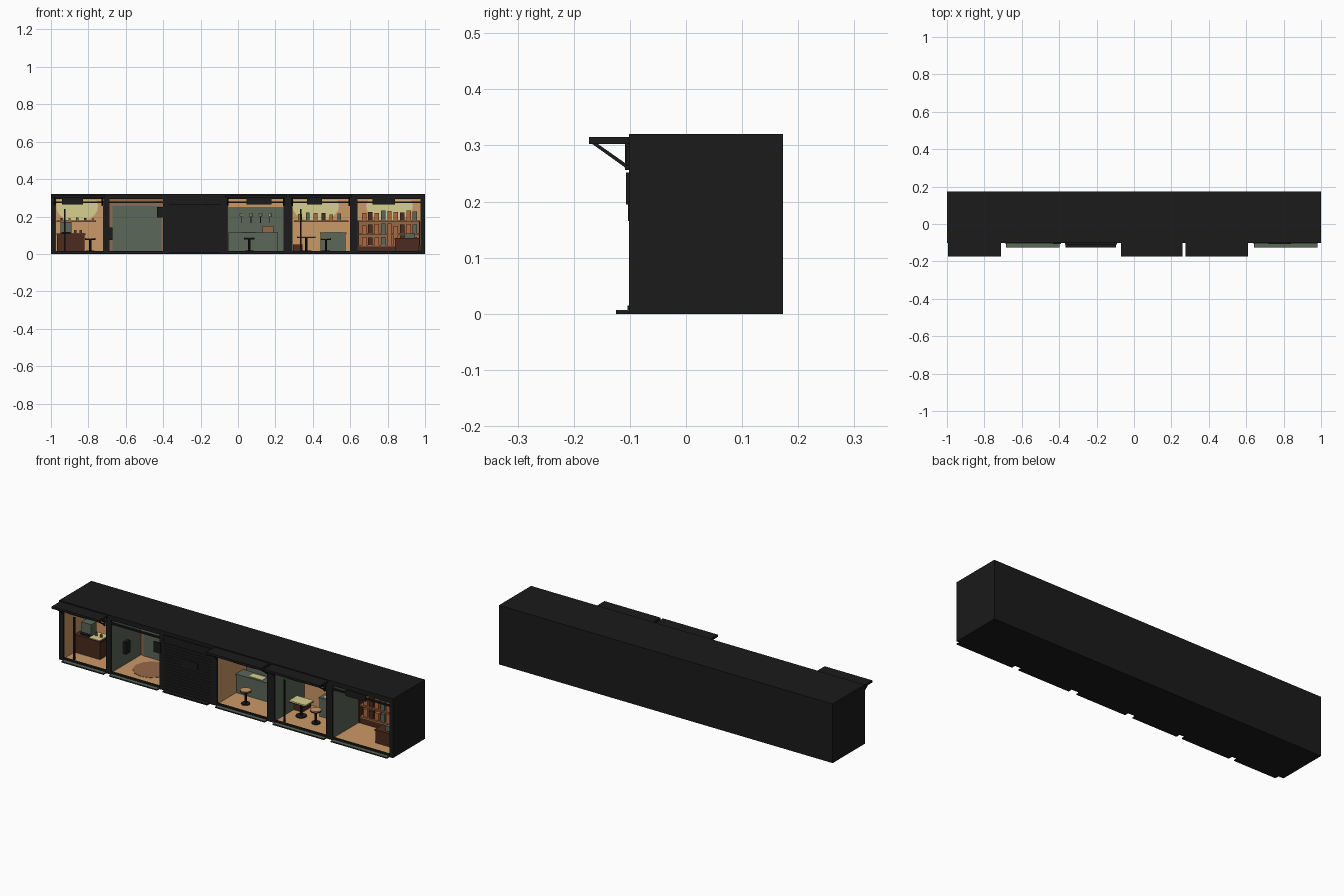
import bpy, bmesh, math, random
from mathutils import Vector

if "Cube" in bpy.data.objects:
    bpy.data.objects.remove(bpy.data.objects["Cube"])
random.seed(4)


def mat(name, r, g, b):
    m = bpy.data.materials.new(name)
    m.diffuse_color = (r, g, b, 1)
    m.use_nodes = True
    m.node_tree.nodes["Principled BSDF"].inputs["Base Color"].default_value = m.diffuse_color
    return m


DARK = mat("charcoal", 0.0105, 0.0105, 0.0105)
TAN = mat("warm tan", 0.60, 0.32, 0.135)
PALE = mat("pale lamp yellow", 0.68, 0.64, 0.28)
GREEN = mat("grey green", 0.105, 0.135, 0.10)
COCOA = mat("dark cocoa", 0.07, 0.024, 0.013)
BROWN = mat("mid brown", 0.30, 0.14, 0.065)
RUST = mat("rust orange", 0.46, 0.14, 0.045)


def finish(name, bm, m):
    bmesh.ops.recalc_face_normals(bm, faces=bm.faces)
    me = bpy.data.meshes.new(name)
    bm.to_mesh(me)
    bm.free()
    me.materials.append(m)
    ob = bpy.data.objects.new(name, me)
    bpy.context.collection.objects.link(ob)
    return ob


def box(name, x0, x1, y0, y1, z0, z1, m):
    bm = bmesh.new()
    bmesh.ops.create_cube(bm, size=1)
    for v in bm.verts:
        v.co = ((x0 + x1) / 2 + v.co.x * (x1 - x0), (y0 + y1) / 2 + v.co.y * (y1 - y0),
                (z0 + z1) / 2 + v.co.z * (z1 - z0))
    return finish(name, bm, m)


def prism(name, pts, offset, m):
    """Extrude a flat polygon along an offset vector."""
    bm = bmesh.new()
    f = bm.faces.new([bm.verts.new(p) for p in pts])
    r = bmesh.ops.extrude_face_region(bm, geom=[f])
    moved = [v for v in r["geom"] if isinstance(v, bmesh.types.BMVert)]
    bmesh.ops.translate(bm, vec=Vector(offset), verts=moved)
    bmesh.ops.holes_fill(bm, edges=bm.edges, sides=0)
    return finish(name, bm, m)


def disc(name, x, y, z0, z1, r, m, n=10):
    ring = [(x + r * math.cos(2 * math.pi * i / n), y + r * math.sin(2 * math.pi * i / n), z0)
            for i in range(n)]
    return prism(name, ring, (0, 0, z1 - z0), m)


# building shell
F, B, BACK = -0.102, 0.173, 0.155
box("roof_slab", -1, 1, F, B, 0.303, 0.32, DARK)
box("base_slab", -1, 1, F, B, 0, 0.008, DARK)
box("rear_wall", -1, 1, BACK, B, 0.008, 0.303, DARK)
box("front_header", -1, 1, F, F + 0.02, 0.295, 0.303, DARK)
walls = [(-1, -0.975), (-0.72, -0.69), (-0.40, -0.37), (-0.09, -0.055),
         (0.245, 0.29), (0.60, 0.637), (0.978, 1)]
for i, (a, b) in enumerate(walls):
    box(f"partition_{i}", a, b, F, BACK, 0.008, 0.303, DARK)

# room linings: back wall, left wall, right wall, ceiling
bays = [(TAN, TAN, BROWN, BROWN), (BROWN, GREEN, BROWN, GREEN), None,
        (TAN, TAN, BROWN, BROWN), (TAN, GREEN, BROWN, GREEN), (TAN, GREEN, BROWN, GREEN)]
for i, look in enumerate(bays):
    a, b = walls[i][1], walls[i + 1][0]
    if look is None:
        continue
    back, left, right, ceiling = look
    box(f"room_floor_{i}", a, b, F + 0.004, BACK, 0.008, 0.011, TAN)
    box(f"room_back_{i}", a, b, BACK - 0.003, BACK, 0.011, 0.303, back)
    box(f"room_left_{i}", a, a + 0.002, F + 0.008, BACK - 0.003, 0.011, 0.303, left)
    box(f"room_right_{i}", b - 0.002, b, F + 0.008, BACK - 0.003, 0.011, 0.303, right)
    box(f"room_ceiling_{i}", a + 0.002, b - 0.002, F + 0.02, BACK - 0.003, 0.300, 0.303, ceiling)
    box(f"transom_bar_{i}", a, b, F, F + 0.012, 0.272, 0.28, DARK)
    box(f"threshold_{i}", a, b, F - 0.002, F + 0.010, 0.007, 0.015, DARK)
    box(f"door_sill_{i}", a + 0.005, b + 0.002, -0.125, F, 0, 0.006, DARK)
    box(f"door_sill_top_{i}", a + 0.007, b, -0.124, F, 0.006, 0.007, GREEN)

# awnings on diagonal brackets
for i, (a, b) in enumerate([(-0.995, -0.71), (-0.07, 0.26), (0.275, 0.61)]):
    box(f"awning_{i}", a, b, -0.173, F, 0.303, 0.315, DARK)
    for j, x in enumerate((a + 0.012, b - 0.02)):
        prism(f"awning_bracket_{i}_{j}", [(x, -0.169, 0.304), (x, -0.159, 0.304),
              (x, -0.102, 0.264), (x, -0.102, 0.256)], (0.008, 0, 0), DARK)
        box(f"bracket_plate_{i}_{j}", x, x + 0.008, -0.109, F, 0.256, 0.304, DARK)

# rolling shutter with slats
box("shutter_panel", -0.37, -0.09, F + 0.003, F + 0.014, 0.008, 0.303, DARK)
for k in range(17):
    z = 0.012 + k * 0.0155
    box(f"shutter_slat_{k}", -0.37, -0.09, F + 0.0015, F + 0.004, z, z + 0.0125, DARK)
box("shutter_housing", -0.37, -0.09, -0.109, F + 0.01, 0.262, 0.303, DARK)
box("shutter_notice", -0.27, -0.17, F - 0.001, F + 0.004, 0.165, 0.20, DARK)
box("shutter_sill", -0.365, -0.097, -0.125, F, 0, 0.007, DARK)

# signs on the front
for i, (a, b) in enumerate([(-0.94, -0.83), (0.045, 0.18), (0.37, 0.45), (0.72, 0.84)]):
    box(f"hanging_sign_{i}", a, b, -0.107, F + 0.004, 0.264, 0.298, DARK)
box("pillar_sign", -0.432, -0.39, -0.107, F + 0.001, 0.195, 0.252, DARK)

# front posts
for i, x in enumerate((-0.925, 0.335)):
    box(f"thin_post_{i}", x - 0.004, x + 0.004, -0.085, -0.077, 0.011, 0.24, DARK)


# lamp glow panels on the back walls
def glow(name, x, z, rx, rz):
    pts = [(x + rx * math.cos(t), BACK - 0.003, z + rz * math.sin(t))
           for t in (math.pi * (1.12 - 1.24 * k / 12) + math.pi for k in range(13))]
    prism(name, pts, (0, -0.002, 0), PALE)


glow("glow_panel_a", -0.86, 0.255, 0.112, 0.085)
glow("glow_panel_b", 0.415, 0.255, 0.125, 0.08)
glow("glow_panel_c", 0.81, 0.255, 0.125, 0.08)


# shelves of goods
def shelf(name, a, b, z, colours, step, hmin, hmax, width):
    box(name + "_board", a, b, BACK - 0.035, BACK - 0.003, z - 0.008, z, BROWN)
    x, k = a + step / 2, 0
    while x + width < b:
        h = random.uniform(hmin, hmax)
        box(f"{name}_item_{k}", x, x + width, BACK - 0.028, BACK - 0.01, z, z + h,
            colours[k % len(colours)])
        x += step
        k += 1


shelf("cup_shelf", -0.97, -0.76, 0.178, [COCOA, RUST, GREEN], 0.042, 0.012, 0.022, 0.012)
shelf("bottle_shelf", 0.30, 0.59, 0.178, [RUST, GREEN, RUST, COCOA], 0.042, 0.03, 0.045, 0.02)
box("book_case_plinth", 0.64, 0.975, BACK - 0.035, BACK - 0.003, 0.011, 0.04, COCOA)
box("book_case_back", 0.64, 0.975, BACK - 0.006, BACK - 0.003, 0.04, 0.17, BROWN)
for i, z in enumerate((0.048, 0.11, 0.178)):
    shelf(f"book_shelf_{i}", 0.645, 0.972, z, [RUST, COCOA, RUST, GREEN, RUST],
          0.034, 0.038, 0.055, 0.024)
for i, x in enumerate((0.64, 0.968)):
    box(f"book_case_upright_{i}", x, x + 0.006, BACK - 0.036, BACK - 0.003, 0.011, 0.18, COCOA)


# counters with tops
def counter(name, a, b, y0, y1, h, body, top):
    box(name + "_body", a, b, y0, y1, 0.011, h - 0.008, body)
    box(name + "_top", a - 0.002, b + 0.004, y0 - 0.005, y1, h - 0.008, h, top)


counter("coffee_counter", -0.968, -0.82, -0.01, 0.075, 0.11, COCOA, COCOA)
box("coffee_machine", -0.95, -0.89, 0.015, 0.06, 0.11, 0.172, GREEN)
box("machine_tray", -0.945, -0.895, 0.0, 0.015, 0.11, 0.118, DARK)
box("counter_mat", -0.885, -0.822, -0.01, 0.07, 0.11, 0.113, PALE)
for k in range(2):
    disc(f"coffee_cup_{k}", -0.87 + 0.03 * k, 0.03, 0.113, 0.128, 0.007, RUST, 8)

counter("bar_counter", -0.05, 0.21, 0.06, 0.12, 0.115, GREEN, GREEN)
box("bar_back_panel", -0.053, 0.243, BACK - 0.006, BACK - 0.003, 0.011, 0.25, GREEN)
box("bar_till", 0.13, 0.19, 0.075, 0.105, 0.115, 0.15, BROWN)
box("bar_mat", 0.02, 0.10, 0.065, 0.10, 0.115, 0.118, PALE)
for k in range(4):
    x = 0.02 + 0.05 * k
    box(f"tap_stem_{k}", x - 0.002, x + 0.002, BACK - 0.018, BACK - 0.006, 0.165, 0.20, COCOA)
    disc(f"tap_knob_{k}", x, BACK - 0.016, 0.20, 0.216, 0.008, PALE, 8)

counter("cafe_counter", 0.44, 0.575, 0.07, 0.13, 0.115, GREEN, GREEN)
box("cafe_counter_mat", 0.46, 0.56, 0.072, 0.12, 0.115, 0.118, PALE)
box("cafe_bench", 0.294, 0.345, 0.06, 0.13, 0.011, 0.05, COCOA)

counter("book_counter", 0.84, 0.965, -0.025, 0.04, 0.085, COCOA, COCOA)
box("cash_register", 0.89, 0.945, -0.01, 0.025, 0.085, 0.11, GREEN)


# stools and tables
def stool(name, x, y, h, r, seat):
    disc(name + "_foot", x, y, 0.011, 0.017, r * 0.8, DARK)
    disc(name + "_stem", x, y, 0.017, h - 0.01, 0.006, DARK, 8)
    disc(name + "_rim", x, y, h - 0.01, h - 0.004, r, DARK)
    disc(name + "_seat", x, y, h - 0.004, h, r, seat)


stool("coffee_stool", -0.79, 0.06, 0.085, 0.028, TAN)
stool("bar_stool", 0.06, -0.02, 0.088, 0.028, TAN)
stool("cafe_stool", 0.47, -0.005, 0.085, 0.028, TAN)
disc("cafe_table_foot", 0.365, 0.02, 0.011, 0.017, 0.028, DARK)
disc("cafe_table_stem", 0.365, 0.02, 0.017, 0.088, 0.007, DARK, 8)
box("cafe_table_rim", 0.315, 0.415, -0.015, 0.055, 0.086, 0.091, COCOA)
box("cafe_table_top", 0.315, 0.415, -0.015, 0.055, 0.091, 0.096, PALE)

# fittings in the empty room
disc("floor_patch", -0.545, 0.04, 0.011, 0.0125, 0.095, BROWN, 12)
box("wall_meter", -0.688, -0.67, 0.0, 0.035, 0.075, 0.14, DARK)
box("empty_room_panel", -0.672, -0.408, BACK - 0.006, BACK - 0.003, 0.011, 0.256, GREEN)
